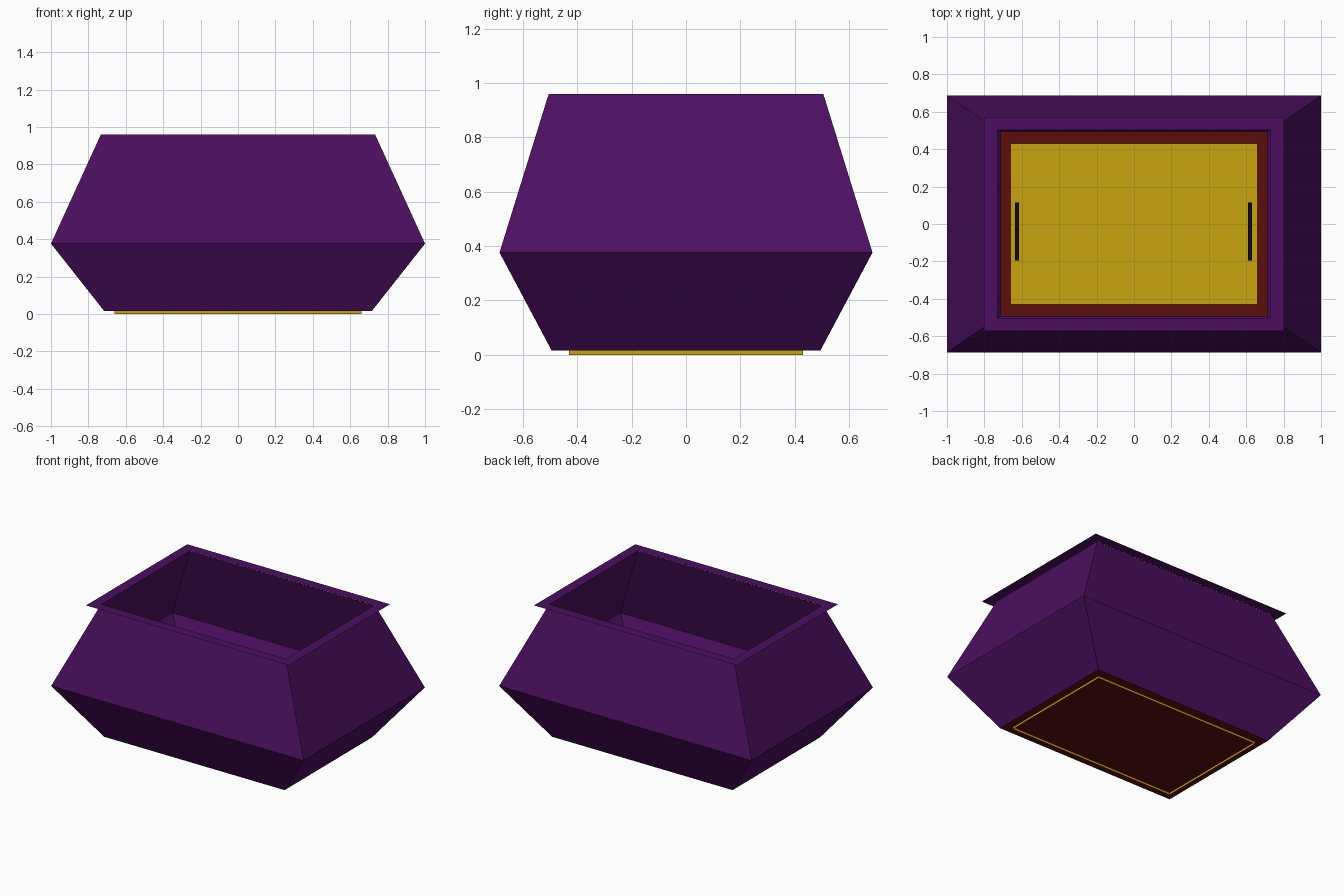
import bpy, bmesh

if "Cube" in bpy.data.objects:
    bpy.data.objects.remove(bpy.data.objects["Cube"])


def material(name, rgb):
    m = bpy.data.materials.new(name)
    m.diffuse_color = (*rgb, 1)
    m.use_nodes = True
    m.node_tree.nodes["Principled BSDF"].inputs["Base Color"].default_value = m.diffuse_color
    return m


purple = material("deep purple", (0.072, 0.0048, 0.117))
red = material("dark red", (0.105, 0.0042, 0.0042))
gold = material("gold", (0.58, 0.37, 0.004))
black = material("black", (0.003, 0.003, 0.003))


def loft(name, rings, mat, cap_start=False, cap_end=False, centre=(0, 0)):
    """Join rectangles given as (half x, half y, z) into a thin shell."""
    bm = bmesh.new()
    cx, cy = centre
    loops = [[bm.verts.new((cx + sx * x, cy + sy * y, z))
              for sx, sy in ((-1, -1), (1, -1), (1, 1), (-1, 1))]
             for x, y, z in rings]
    for a, b in zip(loops, loops[1:]):
        for i in range(4):
            j = (i + 1) % 4
            bm.faces.new((a[i], a[j], b[j], b[i]))
    if cap_start:
        bm.faces.new(loops[0][::-1])
    if cap_end:
        bm.faces.new(loops[-1])
    me = bpy.data.meshes.new(name)
    bm.to_mesh(me)
    bm.free()
    me.materials.append(mat)
    ob = bpy.data.objects.new(name, me)
    bpy.context.collection.objects.link(ob)
    return ob


# Flared open container walls
loft("container_walls", [(0.715, 0.494, 0.015), (1.0, 0.686, 0.376),
                         (0.733, 0.505, 0.96)], purple)
# Flat paper-thin rim around the opening
loft("top_rim", [(0.803, 0.573, 0.962), (0.73, 0.503, 0.962)], purple)
# Floor, as a single sheet
loft("floor", [(0.715, 0.494, 0.015)], red, cap_end=True)
# Gold plate, open underneath, passing through the floor
loft("gold_plate", [(0.66, 0.43, 0.0), (0.66, 0.43, 0.03)], gold, cap_end=True)
# Two thin handles on the plate
for side, x in (("left", -0.625), ("right", 0.62)):
    loft(side + "_handle", [(0.01, 0.154, 0.03), (0.01, 0.154, 0.05)], black,
         cap_start=True, cap_end=True, centre=(x, -0.04))
